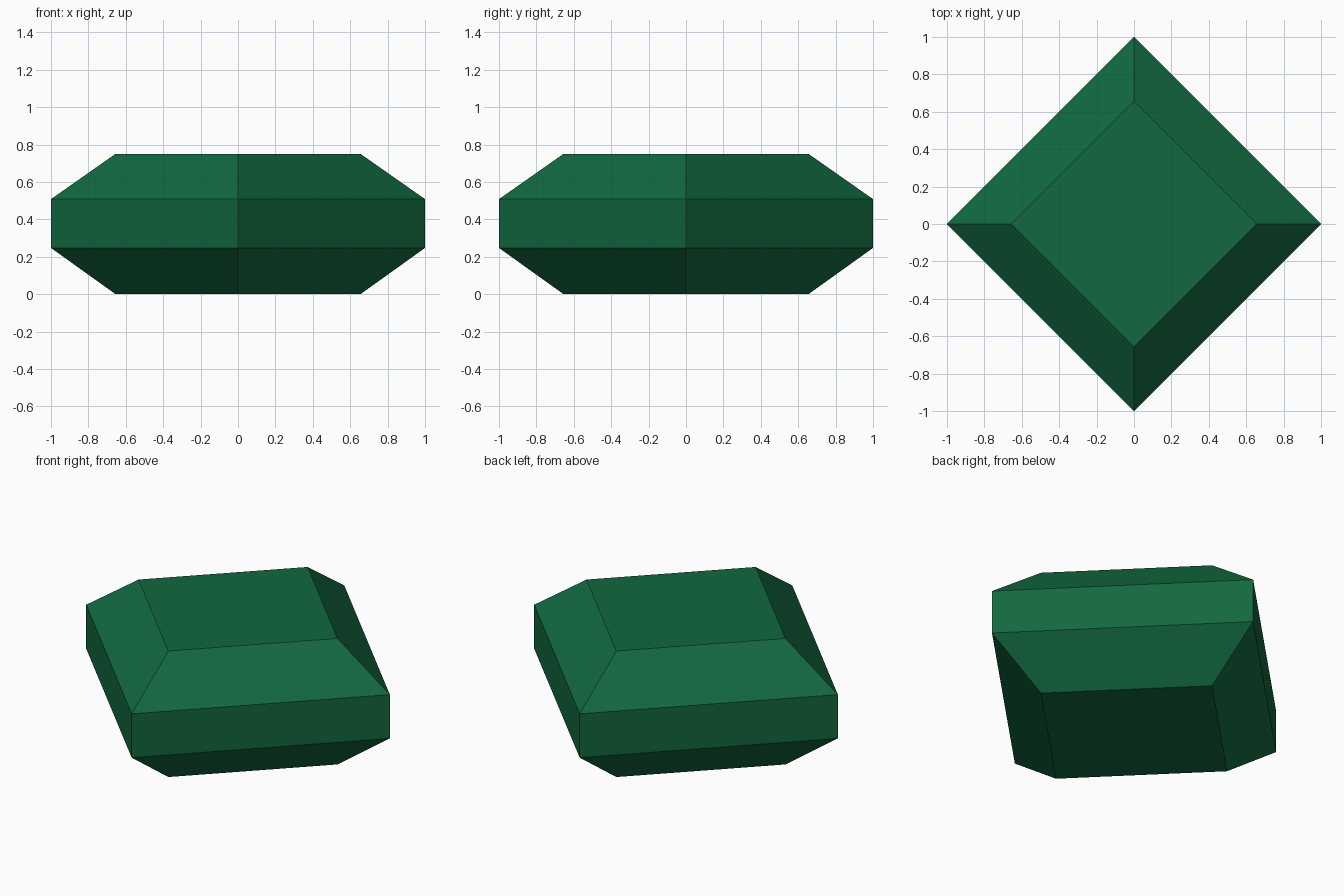
import bpy
import bmesh
from math import cos, sin, pi

cube = bpy.data.objects.get("Cube")
if cube:
    bpy.data.objects.remove(cube, do_unlink=True)

# Material
green = bpy.data.materials.new("deep green")
green.use_nodes = True
color = (0.006, 0.14, 0.05, 1)
green.diffuse_color = color
green.node_tree.nodes["Principled BSDF"].inputs["Base Color"].default_value = color

# Four-sided gem: (radius, height) rings joined from bottom to top
SIDES = 4
PROFILE = [(0.655, 0), (1, 0.247), (1, 0.508), (0.655, 0.75)]

bm = bmesh.new()
rings = []
for radius, height in PROFILE:
    angles = [2 * pi * i / SIDES for i in range(SIDES)]
    rings.append([bm.verts.new((radius * cos(a), radius * sin(a), height)) for a in angles])

# Bevelled and upright sides
for low, high in zip(rings, rings[1:]):
    for i in range(SIDES):
        j = (i + 1) % SIDES
        bm.faces.new((low[i], low[j], high[j], high[i]))

# Flat bottom and top
bm.faces.new(rings[0][::-1])
bm.faces.new(rings[-1])
bm.normal_update()

mesh = bpy.data.meshes.new("gem")
bm.to_mesh(mesh)
bm.free()
mesh.materials.append(green)
gem = bpy.data.objects.new("gem", mesh)
bpy.context.collection.objects.link(gem)
